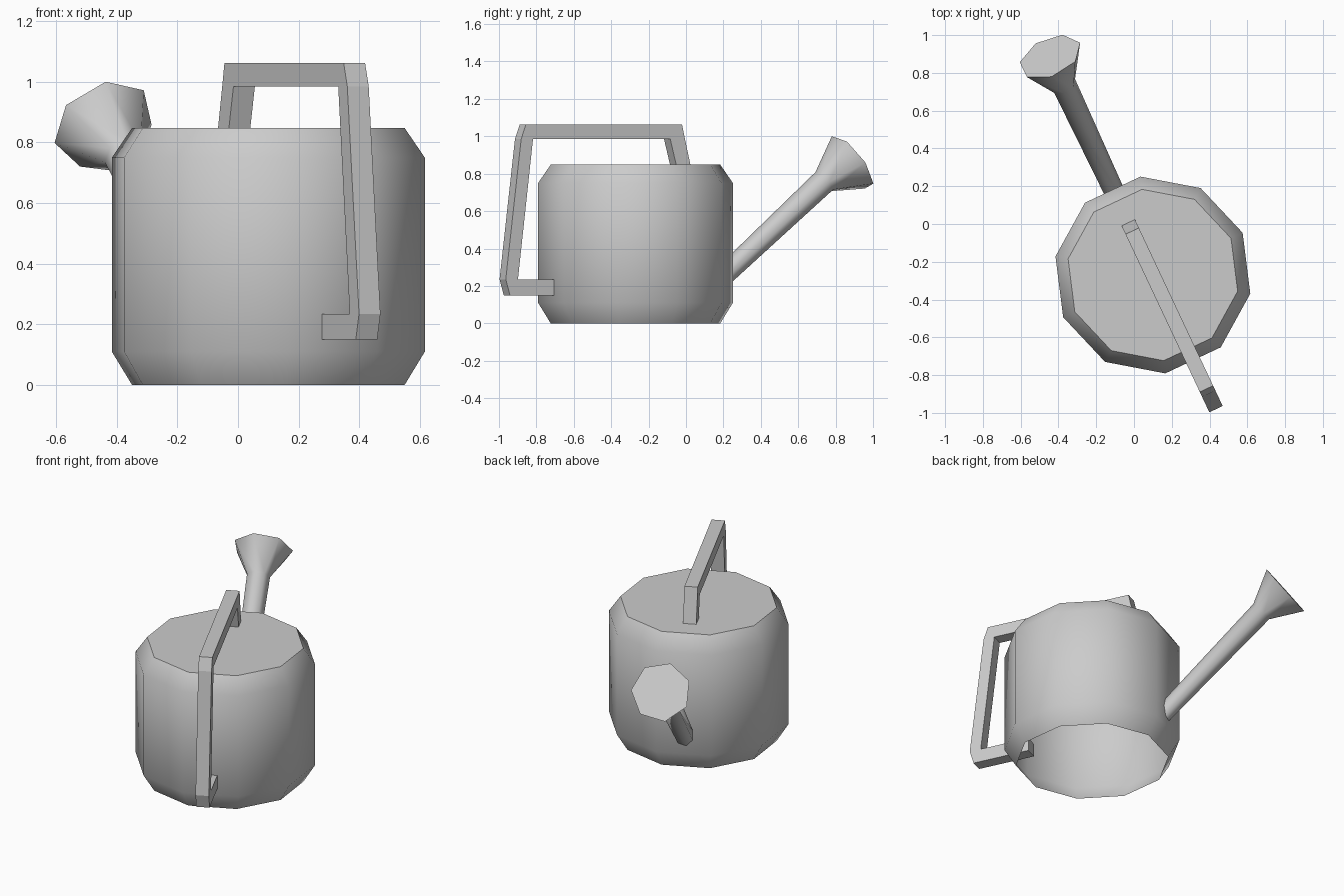
import bpy, bmesh
from math import sin, cos, pi, radians
from mathutils import Vector

if "Cube" in bpy.data.objects:
    bpy.data.objects.remove(bpy.data.objects["Cube"])

# Everything is built along local x (towards the spout), then turned into place
CENTRE = (0.10, -0.27, 0)
TURN = radians(115.2)


def finish(name, bm, angle=None):
    bmesh.ops.recalc_face_normals(bm, faces=bm.faces)
    me = bpy.data.meshes.new(name)
    bm.to_mesh(me)
    bm.free()
    ob = bpy.data.objects.new(name, me)
    bpy.context.collection.objects.link(ob)
    ob.location = CENTRE
    ob.rotation_euler.z = TURN
    if angle:
        bpy.ops.object.select_all(action='DESELECT')
        ob.select_set(True)
        bpy.context.view_layer.objects.active = ob
        bpy.ops.object.shade_smooth_by_angle(angle=radians(angle))
    return ob


def loft(bm, rings, cap_end=True):
    loops = [[bm.verts.new(p) for p in r] for r in rings]
    n = len(loops[0])
    for a, b in zip(loops, loops[1:]):
        for i in range(n):
            j = (i + 1) % n
            bm.faces.new((a[i], a[j], b[j], b[i]))
    if cap_end:
        bm.faces.new(loops[-1])


# Ten-sided body, closed on top and open underneath
bm = bmesh.new()
profile = [(0.457, 0), (0.525, 0.11), (0.525, 0.75), (0.457, 0.848)]
loft(bm, [[(r * cos(radians(18 + 36 * k)), r * sin(radians(18 + 36 * k)), z)
           for k in range(10)] for r, z in profile])
finish("body", bm, 40)


# Seven-sided spout with flared rose
def tilted_ring(x, z, r, tilt):
    up = Vector((-sin(radians(tilt)), 0, cos(radians(tilt))))
    side = Vector((0, -1, 0))
    angles = [radians(102.6) + k * 2 * pi / 7 for k in range(7)]
    return [Vector((x, 0, z)) + r * (cos(a) * side + sin(a) * up) for a in angles]


bm = bmesh.new()
loft(bm, [tilted_ring(0.46, 0.20, 0.056, 40.5),
          tilted_ring(1.114, 0.757, 0.069, 40.5),
          tilted_ring(1.276, 0.86, 0.175, 35)])
finish("spout", bm, 55)

# Square-section handle: side outline extruded across its width
outline = [(-0.40, 0.15), (-0.76, 0.15), (-0.785, 0.235), (-0.694, 0.985),
           (-0.666, 1.062), (0.257, 1.062), (0.274, 0.985), (0.315, 0.81),
           (0.232, 0.81), (0.187, 0.985), (-0.624, 0.985), (-0.713, 0.235),
           (-0.40, 0.235)]
bm = bmesh.new()
face = bm.faces.new([bm.verts.new((x, -0.039, z)) for x, z in outline])
new = bmesh.ops.extrude_face_region(bm, geom=[face])["geom"]
bmesh.ops.translate(bm, vec=(0, 0.078, 0),
                    verts=[v for v in new if isinstance(v, bmesh.types.BMVert)])
finish("handle", bm)
